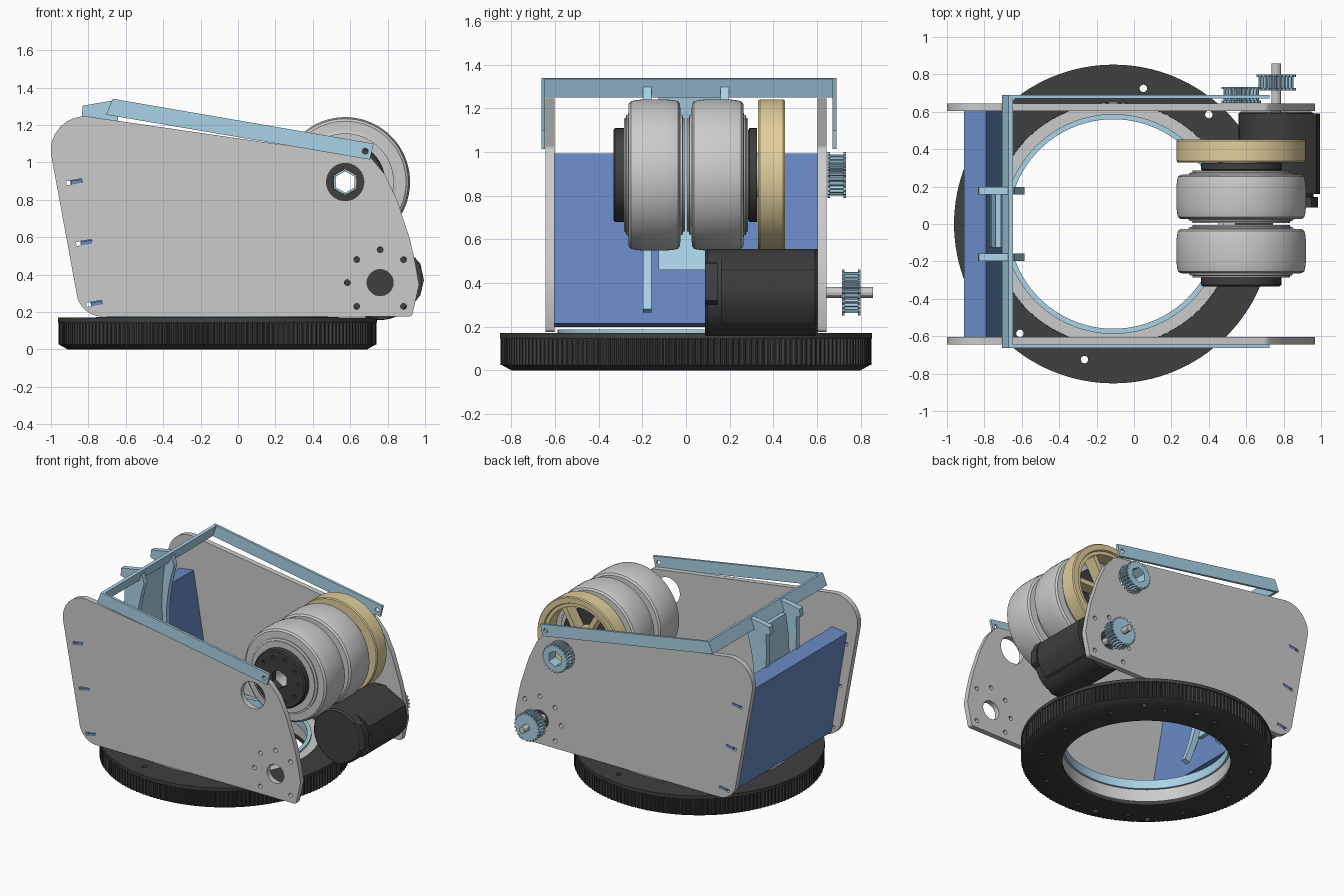
import bpy, bmesh, math
from mathutils import Vector, Matrix

if "Cube" in bpy.data.objects:
    bpy.data.objects.remove(bpy.data.objects["Cube"])

def mat(name, c):
    m = bpy.data.materials.new(name)
    m.diffuse_color = (*c, 1)
    m.use_nodes = True
    m.node_tree.nodes["Principled BSDF"].inputs["Base Color"].default_value = m.diffuse_color
    return m

DARK = mat("dark", (0.05, 0.05, 0.05))
LIGHT = mat("light_blue", (0.40, 0.65, 0.80))
BLUE = mat("blue", (0.14, 0.25, 0.55))
GOLD = mat("gold", (0.75, 0.62, 0.33))

def finish(name, bm, material=None, smooth=True):
    bmesh.ops.recalc_face_normals(bm, faces=bm.faces[:])
    me = bpy.data.meshes.new(name)
    bm.to_mesh(me)
    bm.free()
    ob = bpy.data.objects.new(name, me)
    bpy.context.collection.objects.link(ob)
    if material:
        me.materials.append(material)
    bpy.ops.object.select_all(action='DESELECT')
    ob.select_set(True)
    bpy.context.view_layer.objects.active = ob
    if smooth:
        bpy.ops.object.shade_smooth_by_angle(angle=math.radians(30))
    return ob

def prism(name, pts, y0, y1, material=None):
    """Extrude an xz outline from y0 to y1."""
    bm = bmesh.new()
    f = bm.faces.new([bm.verts.new((x, y0, z)) for x, z in pts])
    r = bmesh.ops.extrude_face_region(bm, geom=[f])
    bmesh.ops.translate(bm, verts=[v for v in r['geom'] if isinstance(v, bmesh.types.BMVert)],
                        vec=(0, y1 - y0, 0))
    return finish(name, bm, material)

def lathe(name, profile, centre, axis='Y', segs=64, material=None):
    """Revolve a closed (radius, offset, style) outline; style 'h' = hexagon, a number = tooth depth."""
    bm = bmesh.new()
    rings = []
    for p in profile:
        r, t, style = (*p, 0)[:3]
        ring = []
        for i in range(segs):
            a = math.tau * i / segs
            q = r
            if style == 'h':
                q = r / math.cos((a + math.pi / 6) % (math.pi / 3) - math.pi / 6)
            elif style and i % 4 >= 2:
                q = r - style
            u, v = q * math.cos(a), q * math.sin(a)
            co = Vector((u, t, v)) if axis == 'Y' else Vector((u, v, t))
            ring.append(bm.verts.new(co + Vector(centre)))
        rings.append(ring)
    for k, a in enumerate(rings):
        b = rings[(k + 1) % len(rings)]
        for i in range(segs):
            j = (i + 1) % segs
            bm.faces.new((a[i], a[j], b[j], b[i]))
    return finish(name, bm, material)

def cylinders(bm, spots, r, depth, rot, segs=20):
    for s in spots:
        bmesh.ops.create_cone(bm, cap_ends=True, segments=segs, radius1=r, radius2=r, depth=depth,
                              matrix=Matrix.Translation(s) @ rot)

def cut(ob, bm):
    """Subtract everything in bm from ob."""
    c = finish("cutter", bm, None, False)
    c.hide_render = True
    m = ob.modifiers.new("cut", 'BOOLEAN')
    m.operation, m.object, m.solver = 'DIFFERENCE', c, 'EXACT'
    bpy.context.view_layer.objects.active = ob
    bpy.ops.object.modifier_apply(modifier=m.name)
    bpy.data.objects.remove(c)

def fillet(pts):
    """Round the corners of a closed outline of (x, z, radius)."""
    out = []
    for i, (x, z, r) in enumerate(pts):
        p = Vector((x, z))
        if not r:
            out.append((x, z))
            continue
        a = (Vector(pts[i - 1][:2]) - p).normalized()
        b = (Vector(pts[(i + 1) % len(pts)][:2]) - p).normalized()
        d = r / math.tan(a.angle(b) / 2)
        p0, p1 = p + a * d, p + b * d
        c = p + (a + b).normalized() * (r / math.sin(a.angle(b) / 2))
        for k in range(11):
            out.append(tuple(c + (p0.lerp(p1, k / 10) - c).normalized() * r))
    return out

ALONG_Y = Matrix.Rotation(math.pi / 2, 4, 'X')
ID = Matrix.Identity(4)
WHEEL = (0.573, 0, 0.895)
MOTOR = (0.76, 0, 0.357)
RING = (-0.11, 0, 0)

# turntable ring: toothed rim, dark body, grey race, blue lip
lathe("ring_teeth", [(0.80, 0.025), (0.85, 0.025, 0.012), (0.85, 0.145, 0.012), (0.80, 0.145)],
      RING, 'Z', 720, DARK)
body = lathe("ring_body", [(0.572, 0), (0.80, 0), (0.845, 0.025), (0.83, 0.025), (0.83, 0.145), (0.852, 0.145),
                           (0.852, 0.17), (0.65, 0.17), (0.65, 0.03), (0.572, 0.03)], RING, 'Z', 128, DARK)
holes = bmesh.new()
ring_spots = [(x, y, 0.1) for x, y in ((0.05, 0.725), (0.40, 0.585), (-0.61, -0.585), (-0.265, -0.725))]
cylinders(holes, ring_spots, 0.02, 0.4, ID)
cylinders(holes, [(-0.11 + 0.72 * math.cos(math.tau * k / 12), 0.72 * math.sin(math.tau * k / 12), 0)
                  for k in range(12)], 0.014, 0.04, ID, 12)
cut(body, holes)
lathe("ring_race", [(0.575, 0.03), (0.649, 0.03), (0.649, 0.172), (0.575, 0.172)], RING, 'Z', 96)
lathe("ring_lip", [(0.56, 0.12), (0.574, 0.12), (0.574, 0.172), (0.588, 0.172), (0.588, 0.187), (0.56, 0.187)],
      RING, 'Z', 96, LIGHT)

# side plates with bearing, motor and slot holes
outline = fillet([(-0.84, 0.175, 0.14), (-1.043, 1.28, 0.18), (0.71, 1.025, 0.05), (0.786, 0.935, 0),
                  (0.85, 0.80, 0), (0.92, 0.587, 0), (0.95, 0.45, 0), (0.968, 0.345, 0), (0.93, 0.175, 0.02)])
slots = [(-0.875, 0.895), (-0.823, 0.57), (-0.768, 0.245)]
tilt = Matrix.Rotation(math.radians(-9), 4, 'Y')
for name, y0 in (("front_side_plate", -0.643), ("back_side_plate", 0.603)):
    plate = prism(name, outline, y0, y0 + 0.04)
    holes = bmesh.new()
    y = y0 + 0.02
    cylinders(holes, [(WHEEL[0], y, WHEEL[2])], 0.10, 0.2, ALONG_Y, 40)
    cylinders(holes, [(MOTOR[0], y, MOTOR[2])], 0.07, 0.2, ALONG_Y, 32)
    cylinders(holes, [(x, y, z) for x, z in ((0.635, 0.48), (0.885, 0.48), (0.635, 0.23), (0.885, 0.23),
                                             (0.585, 0.357), (0.76, 0.533))], 0.016, 0.2, ALONG_Y, 16)
    for x, z in slots:
        bmesh.ops.create_cube(holes, size=1, matrix=Matrix.Translation((x, y, z)) @ tilt
                              @ Matrix.Diagonal((0.085, 0.2, 0.022, 1)))
    cut(plate, holes)

# leaning blue back wall and its tabs
prism("back_wall", [(-0.91, 0.975), (-0.79, 0.993), (-0.66, 0.215), (-0.78, 0.198)], -0.603, 0.603, BLUE)
bm = bmesh.new()
for x, z in slots:
    for y in (-0.622, 0.622):
        bmesh.ops.create_cube(bm, size=1, matrix=Matrix.Translation((x + 0.012, y, z)) @ tilt
                              @ Matrix.Diagonal((0.06, 0.042, 0.02, 1)))
finish("wall_tabs", bm, BLUE, False)

# light blue frame: two arms, cross bar, curved fins and web
for name, y0, y1 in (("front_arm", -0.663, -0.645), ("back_arm", 0.672, 0.69)):
    arm = prism(name, [(-0.67, 1.34), (0.725, 1.10), (0.705, 1.015), (-0.705, 1.255)], y0, y1, LIGHT)
    holes = bmesh.new()
    cylinders(holes, [(0.68, y0, 1.06)], 0.016, 0.2, ALONG_Y, 16)
    cut(arm, holes)
prism("cross_bar", [(-0.67, 1.34), (-0.648, 1.336), (-0.68, 1.25), (-0.705, 1.255)], -0.663, 0.69, LIGHT)

def curve(p0, p1, p2, n=12, end=1.0):
    out = []
    for k in range(n + 1):
        t = end * k / n
        out.append(tuple((1 - t) ** 2 * a + 2 * t * (1 - t) * b + t * t * c for a, b, c in zip(p0, p1, p2)))
    return out

inner = ((-0.64, 1.235), (-0.79, 0.75), (-0.585, 0.28))
outer = ((-0.80, 1.235), (-0.83, 0.75), (-0.625, 0.265))
for name, y in (("front_fin", -0.177), ("back_fin", 0.177)):
    prism(name, [(-0.835, 1.245), (-0.83, 1.303), (-0.672, 1.33)] + curve(*inner) + curve(*outer)[::-1],
          y - 0.02, y + 0.02, LIGHT)
web = curve((-0.71, 1.26), (-0.80, 0.75), (-0.61, 0.28), end=0.81)
prism("fin_web", web + [(x - 0.03, z) for x, z in web[::-1]], -0.125, 0.157, LIGHT)

# shooter wheels, each with rounded tread and stepped sides
tread = [(0.07, -0.14), (0.26, -0.14), (0.26, -0.132), (0.275, -0.128), (0.275, -0.12), (0.325, -0.118),
         (0.338, -0.108), (0.342, -0.09), (0.347, -0.05)]
for name, y in (("front_wheel", -0.145), ("back_wheel", 0.145)):
    lathe(name, tread + [(r, -t) for r, t in tread[::-1]], (WHEEL[0], y, WHEEL[2]), 'Y', 72)

# dark hubs with bolt circle
for name, y0, y1 in (("front_hub", -0.333, -0.284), ("back_hub", 0.284, 0.326)):
    hub = lathe(name, [(0.06, y0, 'h'), (0.205, y0), (0.215, y0 + 0.008), (0.215, y1), (0.06, y1, 'h')],
                WHEEL, 'Y', 48, DARK)
    holes = bmesh.new()
    cylinders(holes, [(WHEEL[0] + 0.16 * math.cos(math.tau * k / 10), y0, WHEEL[2] + 0.16 * math.sin(math.tau * k / 10))
                      for k in range(10)], 0.014, 0.04, ALONG_Y, 12)
    cut(hub, holes)

# gold flywheel: rim, centre and spokes
lathe("flywheel_rim", [(0.27, 0.33), (0.34, 0.33), (0.346, 0.338), (0.346, 0.445), (0.34, 0.453), (0.30, 0.453),
                       (0.295, 0.44), (0.27, 0.44)], WHEEL, 'Y', 72, GOLD)
lathe("flywheel_centre", [(0.062, 0.326), (0.10, 0.326), (0.10, 0.44), (0.062, 0.44)], WHEEL, 'Y', 48, GOLD)
bm = bmesh.new()
for k in range(6):
    bmesh.ops.create_cube(bm, size=1, matrix=Matrix.Translation(WHEEL) @ Matrix.Rotation(math.tau * k / 6, 4, 'Y')
                          @ Matrix.Translation((0.185, 0.385, 0)) @ Matrix.Diagonal((0.19, 0.09, 0.035, 1)))
finish("flywheel_spokes", bm, GOLD, False)

# motor with flat-sided housing on its outer side
bm = bmesh.new()
cylinders(bm, [(MOTOR[0], 0.345, MOTOR[2])], 0.2, 0.515, ALONG_Y, 48)
bmesh.ops.bevel(bm, geom=[e for e in bm.edges if len({round(v.co.y, 3) for v in e.verts}) == 1],
                offset=0.012, segments=1, affect='EDGES')
finish("motor", bm, DARK)
prism("motor_housing", [(0.84, 0.54), (0.94, 0.49), (0.975, 0.46), (0.994, 0.37), (0.975, 0.29), (0.92, 0.22),
                        (0.84, 0.19)], 0.16, 0.59, DARK)
prism("motor_connector", [(0.90, 0.50), (0.95, 0.49), (0.985, 0.42), (0.985, 0.32), (0.93, 0.29)],
      0.088, 0.145, DARK)

# toothed pulleys and drive shaft
def pulley(name, c, y0, bore):
    y1, d = y0 + 0.085, 0.012
    lathe(name, [(bore, y0, 'h'), (0.106, y0, d), (0.106, y0 + d, d), (0.094, y0 + d, d), (0.094, y1 - d, d),
                 (0.106, y1 - d, d), (0.106, y1, d), (bore, y1, 'h')], c, 'Y', 96, LIGHT)

pulley("wheel_pulley", WHEEL, 0.648, 0.05)
pulley("motor_pulley", MOTOR, 0.714, 0.022)
bm = bmesh.new()
cylinders(bm, [(MOTOR[0], 0.72, MOTOR[2])], 0.025, 0.275, ALONG_Y, 12)
finish("motor_shaft", bm)
